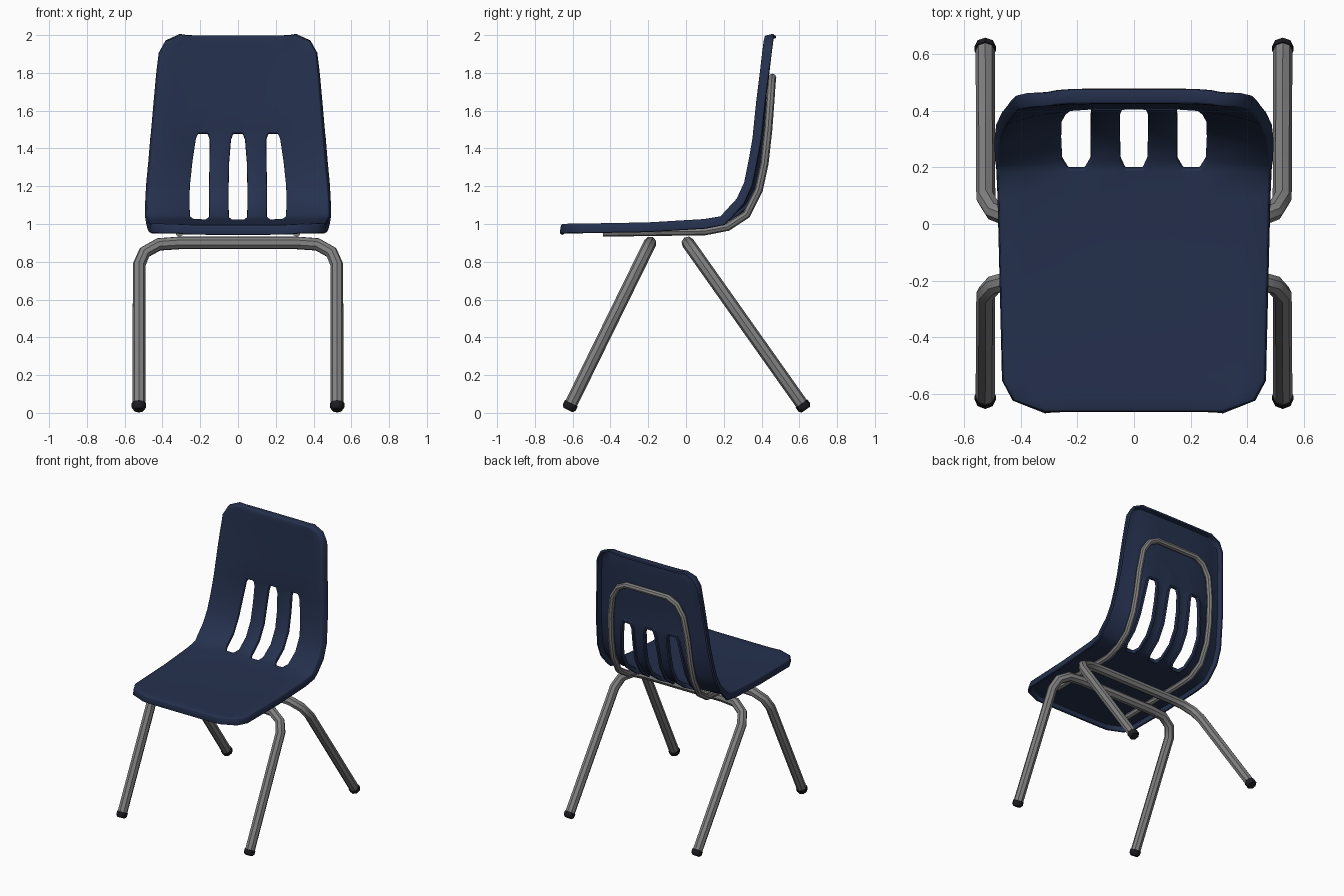
import bpy, bmesh
from mathutils import Vector

if "Cube" in bpy.data.objects:
    bpy.data.objects.remove(bpy.data.objects["Cube"])


def material(name, rgb):
    m = bpy.data.materials.new(name)
    m.diffuse_color = (*rgb, 1)
    m.use_nodes = True
    m.node_tree.nodes["Principled BSDF"].inputs["Base Color"].default_value = m.diffuse_color
    return m


NAVY = material("navy plastic", (0.018, 0.030, 0.075))
STEEL = material("grey steel", (0.22, 0.22, 0.22))
BLACK = material("black rubber", (0.012, 0.012, 0.016))


def finish(ob, mat, angle):
    """Apply modifiers / convert curves, then colour and shade."""
    bpy.context.collection.objects.link(ob)
    bpy.ops.object.select_all(action='DESELECT')
    ob.select_set(True)
    bpy.context.view_layer.objects.active = ob
    bpy.ops.object.convert(target='MESH')
    ob = bpy.context.object
    ob.data.materials.clear()
    ob.data.materials.append(mat)
    bpy.ops.object.shade_smooth_by_angle(angle=angle)
    return ob


def tube(name, pts, r, mat, radii=None, closed=False):
    cu = bpy.data.curves.new(name, 'CURVE')
    cu.dimensions = '3D'
    cu.bevel_depth = r
    cu.bevel_resolution = 2
    cu.use_fill_caps = True
    sp = cu.splines.new('POLY')
    sp.points.add(len(pts) - 1)
    for i, p in enumerate(pts):
        sp.points[i].co = (*p, 1)
        sp.points[i].radius = radii[i] if radii else 1
    return finish(bpy.data.objects.new(name, cu), mat, 0.75)


# --- One-piece seat and back shell ---------------------------------------
# row: y, z, half width, centre slot half width, side slot inner/outer x, edge curl
rows = [
    (-.655, .988, .31, .05, .15, .24, .005),
    (-.615, .988, .42, .05, .15, .25, .008),
    (-.55, .988, .455, .05, .15, .26, .008),
    (-.20, .992, .463, .05, .15, .26, .010),
    (.10, 1.008, .470, .05, .15, .26, .012),
    (.19, 1.018, .473, .035, .17, .235, .018),   # slots begin
    (.225, 1.035, .475, .055, .145, .26, .030),
    (.31, 1.10, .472, .058, .145, .264, .048),
    (.365, 1.20, .465, .058, .145, .262, .055),
    (.392, 1.33, .453, .055, .143, .248, .055),
    (.408, 1.45, .444, .045, .142, .230, .050),
    (.411, 1.485, .441, .03, .155, .215, .050),  # slots end
    (.420, 1.65, .428, .04, .14, .22, .042),
    (.427, 1.80, .416, .04, .14, .22, .030),
    (.431, 1.905, .405, .04, .14, .22, .022),
    (.432, 1.965, .372, .04, .14, .22, .015),
    (.432, 1.990, .300, .04, .14, .22, .010),
]
bm = bmesh.new()
grid = []
for i, (y, z, w, a, b, c, curl) in enumerate(rows):
    p, q = rows[max(i - 1, 0)], rows[min(i + 1, len(rows) - 1)]
    t = Vector((0, q[0] - p[0], q[1] - p[1])).normalized()
    n = Vector((0, -t.z, t.y))
    half = [(a, 0), (b, 0), (c, .08), (c + (w - c) * .6, .42), (w, 1)]
    cols = [(-x, k) for x, k in reversed(half)] + half
    grid.append([bm.verts.new(Vector((x, y, z)) + n * curl * k) for x, k in cols])
for i in range(len(rows) - 1):
    for j in range(9):
        if 5 <= i < 11 and j in (2, 4, 6):   # three open slots
            continue
        bm.faces.new((grid[i][j], grid[i][j + 1], grid[i + 1][j + 1], grid[i + 1][j]))
bm.normal_update()

# turned-down rim round the outside and round the slots
outer = set(grid[0] + grid[-1] + [r[0] for r in grid] + [r[-1] for r in grid])
normals = {v: v.normal.copy() for r in grid for v in r}
rim = {}
for e in [e for e in bm.edges if e.is_boundary]:
    for v in e.verts:
        if v not in rim:
            depth = .045 if v in outer else .025
            rim[v] = bm.verts.new(v.co - normals[v] * depth)
    v0, v1 = e.verts
    bm.faces.new((v0, v1, rim[v1], rim[v0]))
bmesh.ops.recalc_face_normals(bm, faces=bm.faces)
me = bpy.data.meshes.new("seat_shell")
bm.to_mesh(me)
bm.free()
shell = bpy.data.objects.new("seat_shell", me)
sol = shell.modifiers.new("thickness", 'SOLIDIFY')
sol.thickness = .018
sol.offset = 0
bev = shell.modifiers.new("soft_edges", 'BEVEL')
bev.width = .007
bev.segments = 2
bev.limit_method = 'ANGLE'
bev.angle_limit = 0.9
finish(shell, NAVY, 0.8)


# --- Leg frames: a bent tube under the seat, with rubber feet ------------
def leg_frame(name, foot_y, top_y):
    foot_z, top_z = .035, .900

    def at(x, z):
        k = (z - foot_z) / (top_z - foot_z)
        return Vector((x, foot_y + (top_y - foot_y) * k, z))

    half = [at(.525, foot_z), at(.523, .785), at(.495, .85), at(.42, .892), at(.31, .9)]
    mirrored = [Vector((-p.x, p.y, p.z)) for p in reversed(half)]
    tube(name + "_legs", half + mirrored, .034, STEEL)
    d = (at(.525, .1) - at(.525, 0)).normalized()
    for side, s in (("left", -1), ("right", 1)):
        base = at(.525 * s, foot_z)
        tube(f"{name}_{side}_foot", [base + d * .018, base - d * .008, base - d * .022],
             .038, BLACK, [1, 1, .7])


leg_frame("front", -.615, -.19)
leg_frame("back", .622, .01)

# --- Support hoop running under the seat and up behind the back ----------
side = [(.31, -.44, .955), (.31, .10, .962), (.325, .22, .985), (.33, .32, 1.05),
        (.33, .385, 1.18), (.325, .415, 1.32), (.315, .435, 1.50),
        (.29, .447, 1.66), (.24, .452, 1.74), (.17, .456, 1.775)]
hoop = side + [(-x, y, z) for x, y, z in reversed(side)]
tube("back_support_hoop", hoop, .022, STEEL)
